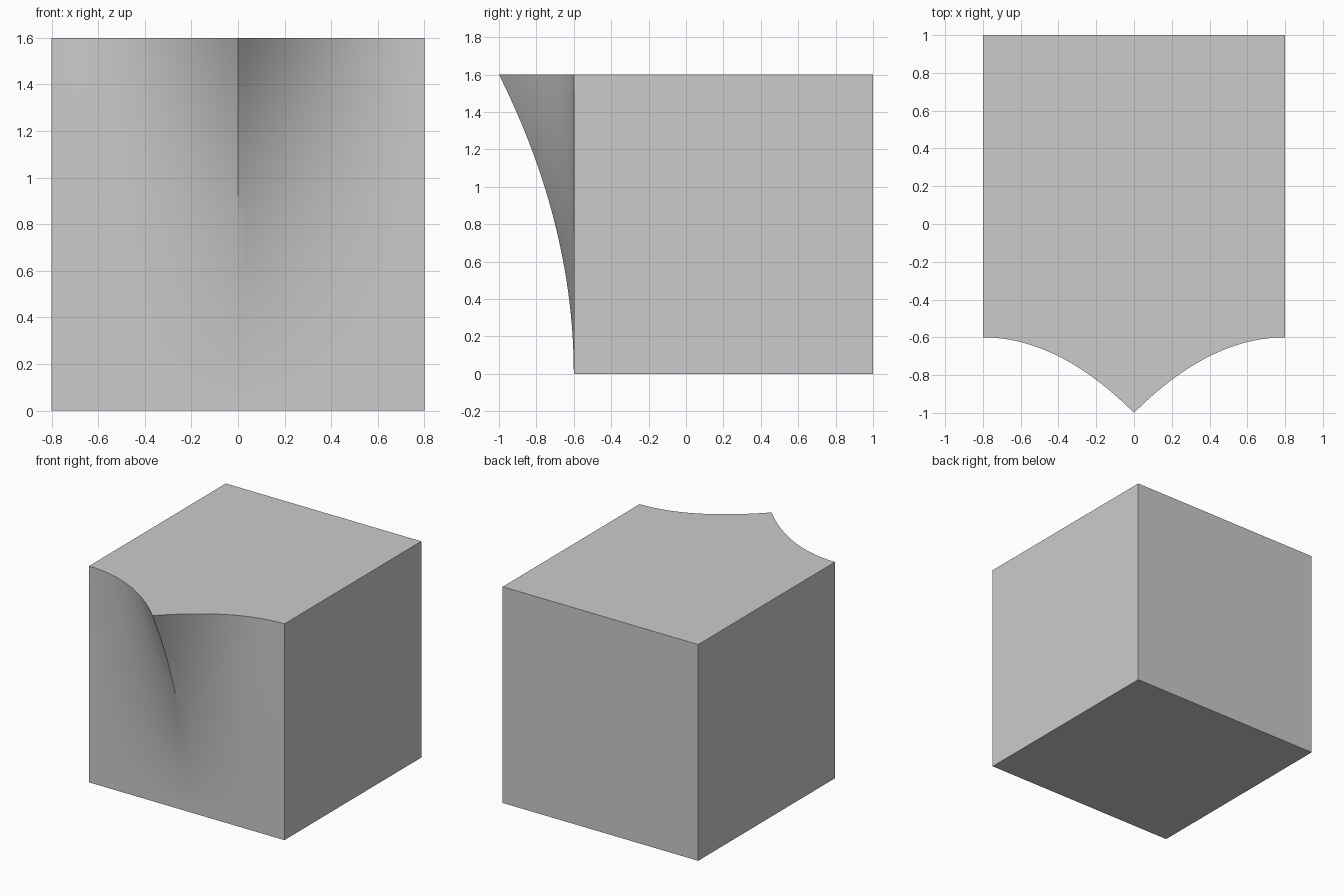
import bpy, bmesh, math
from mathutils import Matrix

if "Cube" in bpy.data.objects:
    bpy.data.objects.remove(bpy.data.objects["Cube"])

HALF_W, HEIGHT = 0.8, 1.6
FRONT, BACK, BULGE = -0.6, 1.0, 0.4

bm = bmesh.new()

# Front sheet: upright grid, bulged into a ridge that grows toward the top centre
bmesh.ops.create_grid(bm, x_segments=48, y_segments=40, size=0.8,
                      matrix=Matrix.Translation((0, 0, HEIGHT / 2))
                      @ Matrix.Rotation(math.pi / 2, 4, 'X'))
for v in bm.verts:
    s = 1 - abs(v.co.x) / HALF_W
    t = v.co.z / HEIGHT
    v.co.y = FRONT - BULGE * s * s * t * t

# Sides, top and bottom: rim pulled straight back
rim = [e for e in bm.edges if e.is_boundary]
out = bmesh.ops.extrude_edge_only(bm, edges=rim)["geom"]
for v in out:
    if isinstance(v, bmesh.types.BMVert):
        v.co.y = BACK

# Flat back face
back_edges = [e for e in bm.edges if e.is_boundary]
bmesh.ops.holes_fill(bm, edges=back_edges, sides=0)
bmesh.ops.recalc_face_normals(bm, faces=bm.faces)

mesh = bpy.data.meshes.new("ridged_block")
bm.to_mesh(mesh)
bm.free()
block = bpy.data.objects.new("ridged_block", mesh)
bpy.context.collection.objects.link(block)
bpy.context.view_layer.objects.active = block
block.select_set(True)
bpy.ops.object.shade_smooth_by_angle(angle=math.radians(30))
